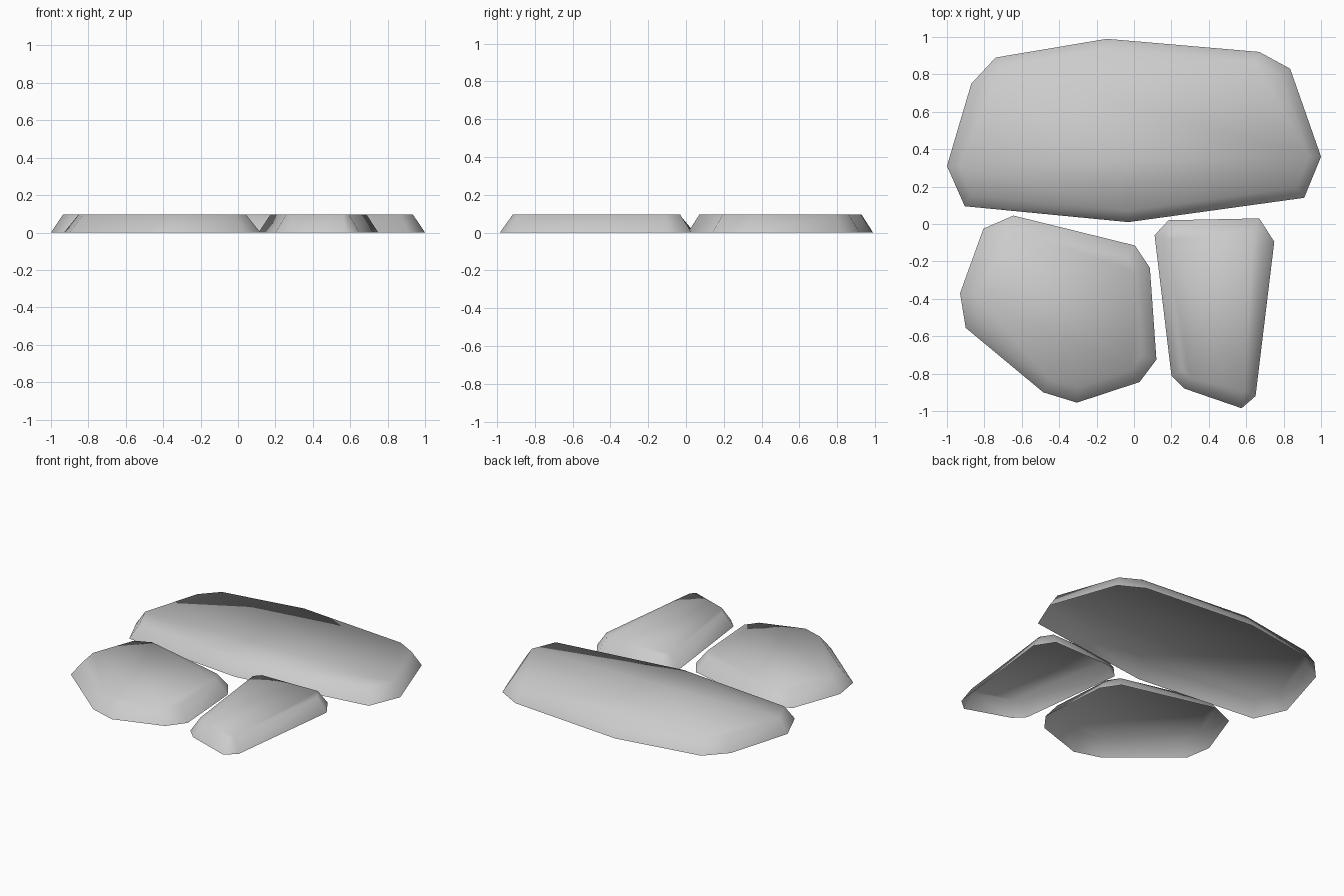
import bpy
import bmesh

if "Cube" in bpy.data.objects:
    bpy.data.objects.remove(bpy.data.objects["Cube"])

HEIGHT = 0.095

stone_mat = bpy.data.materials.new("stone grey")
stone_mat.diffuse_color = (0.6, 0.6, 0.6, 1.0)
stone_mat.use_nodes = True
stone_mat.node_tree.nodes["Principled BSDF"].inputs["Base Color"].default_value = stone_mat.diffuse_color


def make_stone(name, outline, inset):
    """Ground outline (clockwise) raised to a smaller flat top; open underneath."""
    bm = bmesh.new()
    face = bm.faces.new([bm.verts.new((x, y, 0)) for x, y in reversed(outline)])
    bm.normal_update()
    bmesh.ops.inset_individual(bm, faces=[face], thickness=inset,
                               depth=HEIGHT, use_even_offset=True)
    # keep the top exactly level
    for v in bm.verts:
        v.co.z = HEIGHT if v.co.z > HEIGHT / 2 else 0
    bm.normal_update()
    for f in bm.faces:
        f.smooth = True
    mesh = bpy.data.meshes.new(name)
    bm.to_mesh(mesh)
    bm.free()
    mesh.materials.append(stone_mat)
    obj = bpy.data.objects.new(name, mesh)
    bpy.context.collection.objects.link(obj)


# Wide slab at the back
make_stone("large_back_stone", [
    (-1, 0.31), (-0.87, 0.75), (-0.74, 0.89), (-0.145, 0.99), (0.67, 0.92),
    (0.835, 0.83), (1, 0.36), (0.91, 0.14), (-0.03, 0.01), (-0.905, 0.095)], 0.06)

# Rounded slab at the front left
make_stone("front_left_stone", [
    (-0.93, -0.37), (-0.805, -0.025), (-0.645, 0.045), (0.005, -0.115),
    (0.085, -0.235), (0.12, -0.725), (0.03, -0.845), (-0.305, -0.955),
    (-0.485, -0.9), (-0.9, -0.555)], 0.075)

# Narrow slab at the front right
make_stone("front_right_stone", [
    (0.11, -0.06), (0.185, 0.02), (0.67, 0.03), (0.75, -0.095),
    (0.65, -0.92), (0.575, -0.985), (0.27, -0.88), (0.2, -0.81)], 0.06)
